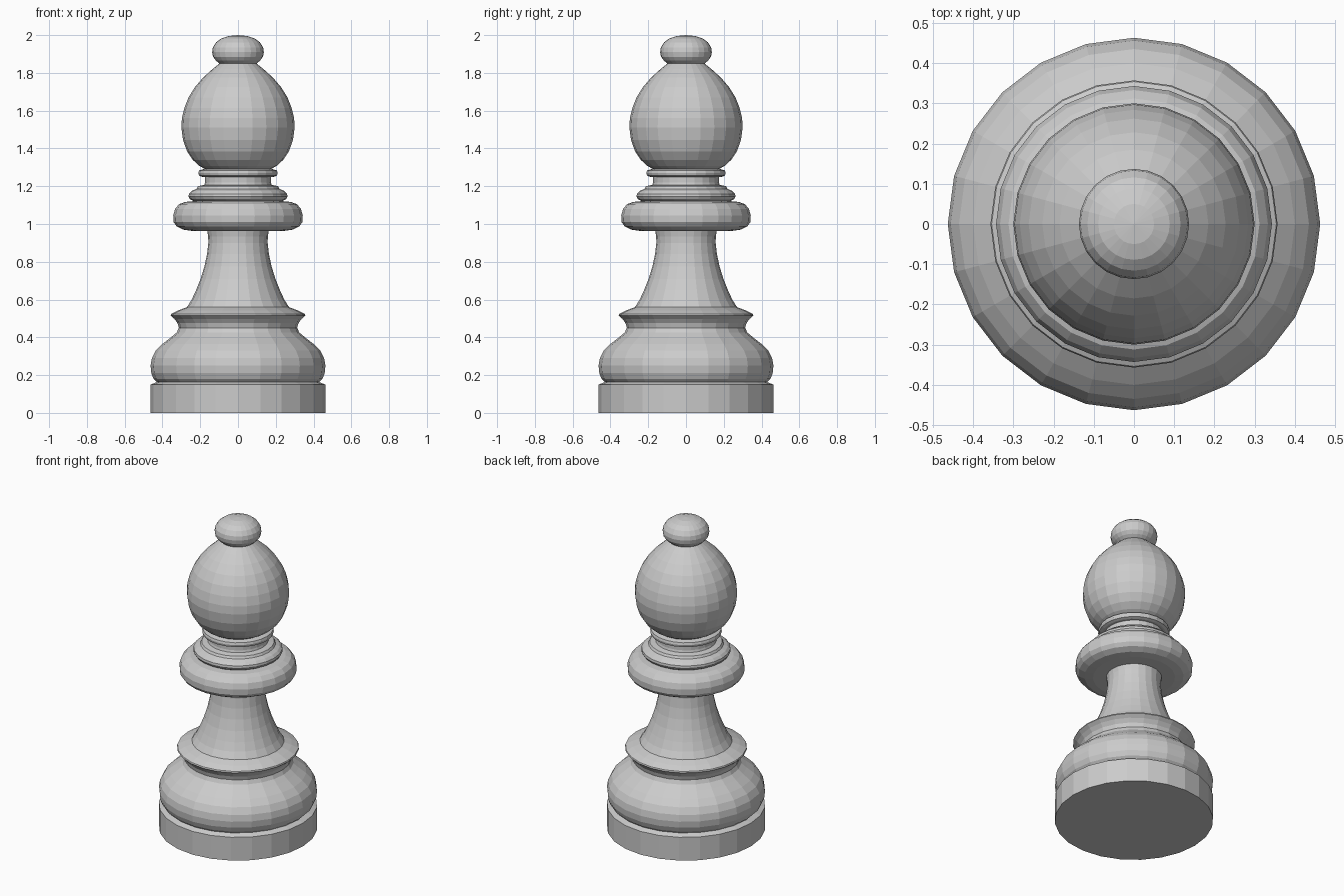
import bpy, bmesh
from math import cos, sin, tau

SIDES = 24


def lathe(name, profile):
    """Revolve (radius, z) points, listed bottom to top, into a closed faceted solid."""
    bm = bmesh.new()
    rings = []
    for r, z in profile:
        if r == 0:
            rings.append([bm.verts.new((0, 0, z))] * SIDES)
        else:
            rings.append([bm.verts.new((r * cos(tau * i / SIDES), r * sin(tau * i / SIDES), z))
                          for i in range(SIDES)])
    for a, b in zip(rings, rings[1:]):
        for i in range(SIDES):
            j = (i + 1) % SIDES
            corners = list(dict.fromkeys((a[i], a[j], b[j], b[i])))
            bm.faces.new(corners)
    # flat end caps
    if profile[0][0]:
        bm.faces.new(rings[0][::-1])
    if profile[-1][0]:
        bm.faces.new(rings[-1])
    bmesh.ops.recalc_face_normals(bm, faces=bm.faces)
    mesh = bpy.data.meshes.new(name)
    bm.to_mesh(mesh)
    bm.free()
    obj = bpy.data.objects.new(name, mesh)
    bpy.context.collection.objects.link(obj)
    return obj


# straight foot with a slightly sloped top
lathe("plinth", [(.463, 0), (.463, .15), (.43, .163)])

# rounded base, narrowing to a waist, then flaring to a lip
lathe("base_bulge", [(.43, .163), (.447, .18), (.459, .21), (.463, .25), (.456, .29),
                     (.435, .33), (.4, .365), (.355, .4), (.325, .425), (.313, .45),
                     (.32, .475), (.337, .498), (.357, .516), (.354, .524),
                     (.315, .543), (.27, .56)])

# concave stem
lathe("stem", [(.27, .56), (.245, .6), (.222, .65), (.198, .71), (.178, .775),
               (.164, .84), (.157, .9), (.158, .935), (.163, .965)])

# wide rounded collar and the smaller ring above it
lathe("collar", [(.24, .963), (.29, .97), (.325, .988), (.341, 1.01), (.343, 1.045),
                 (.333, 1.08), (.312, 1.105), (.28, 1.117), (.235, 1.121)])
lathe("upper_collar", [(.235, 1.121), (.255, 1.132), (.262, 1.145), (.26, 1.16),
                       (.245, 1.175), (.22, 1.186), (.212, 1.2), (.178, 1.207)])

# neck and thin ring under the head
lathe("neck", [(.178, 1.207), (.174, 1.22), (.174, 1.25)])
lathe("neck_ring", [(.19, 1.25), (.206, 1.256), (.21, 1.27), (.206, 1.284), (.18, 1.291)])

# egg-shaped head
lathe("head", [(.17, 1.288), (.205, 1.308), (.24, 1.34), (.27, 1.385), (.291, 1.445),
               (.3, 1.51), (.297, 1.56), (.284, 1.615), (.262, 1.67), (.228, 1.725),
               (.185, 1.775), (.135, 1.82), (.098, 1.85)])

# flattened ball on top
lathe("finial", [(.098, 1.85), (.117, 1.865), (.132, 1.885), (.137, 1.91), (.133, 1.935),
                 (.116, 1.962), (.089, 1.982), (.05, 1.995), (0, 2)])
